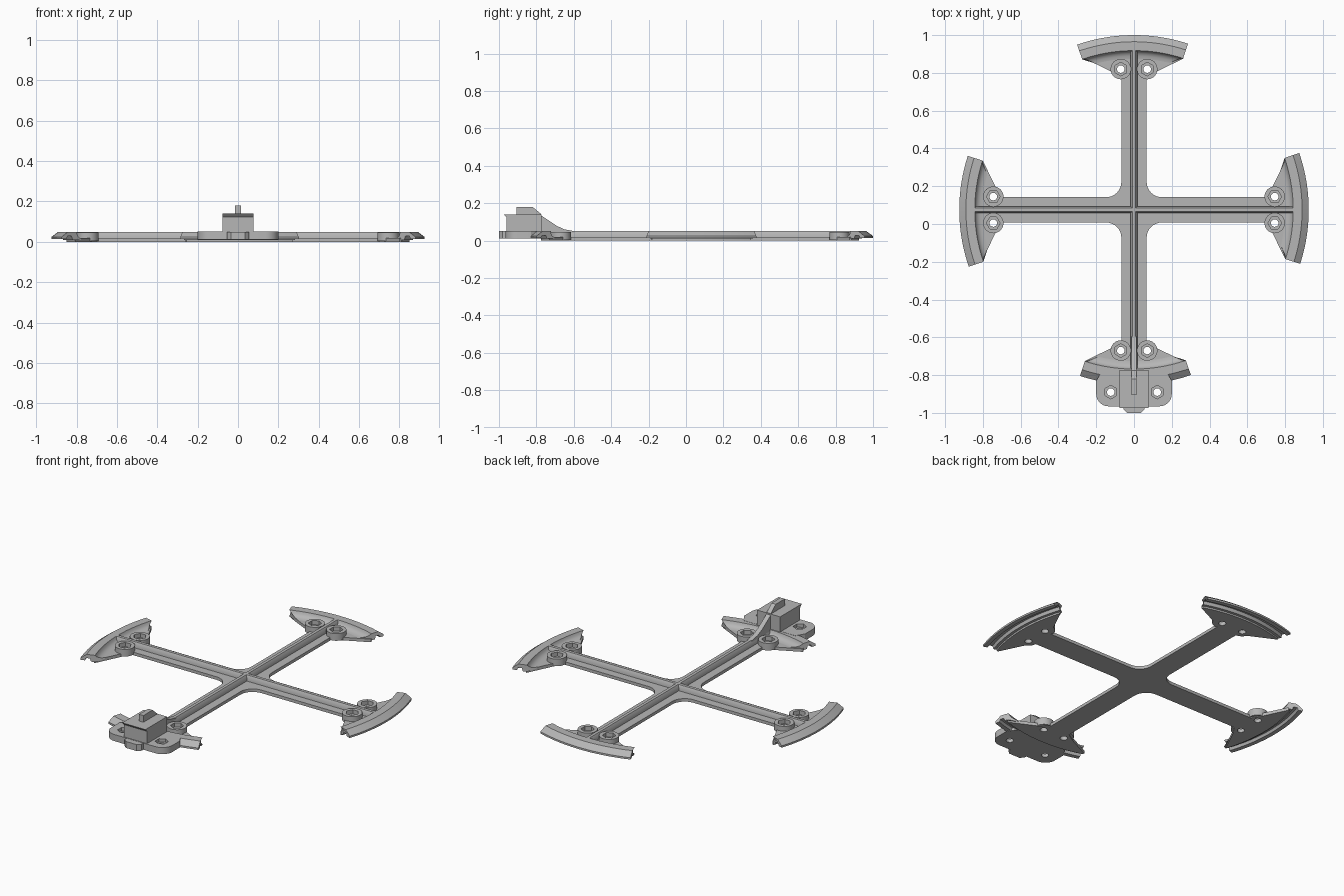
import bpy, bmesh, math
from mathutils import Matrix, Vector

cube = bpy.data.objects.get("Cube")
if cube:
    bpy.data.objects.remove(cube, do_unlink=True)

grey = bpy.data.materials.new("light_grey")
grey.use_nodes = True
grey.diffuse_color = (0.47, 0.47, 0.47, 1)
grey.node_tree.nodes["Principled BSDF"].inputs["Base Color"].default_value = (0.47, 0.47, 0.47, 1)

HUB = Vector((0, 0.075, 0))
PLATE = 0.018
TOP = 0.05


def finish(name, bm, arm=None, smooth=True):
    """Make an object; arm 0-3 turns it around the hub."""
    bmesh.ops.recalc_face_normals(bm, faces=bm.faces)
    if arm is not None:
        bm.transform(Matrix.Translation(HUB) @ Matrix.Rotation(arm * math.pi / 2, 4, "Z"))
    mesh = bpy.data.meshes.new(name)
    bm.to_mesh(mesh)
    bm.free()
    ob = bpy.data.objects.new(name, mesh)
    bpy.context.collection.objects.link(ob)
    mesh.materials.append(grey)
    if smooth:
        shade(ob)
    return ob


def shade(ob):
    bpy.ops.object.select_all(action="DESELECT")
    ob.select_set(True)
    bpy.context.view_layer.objects.active = ob
    bpy.ops.object.shade_smooth_by_angle(angle=math.radians(30))


def prism(points, vec):
    """Extrude a closed 3D outline along a vector."""
    bm = bmesh.new()
    face = bm.faces.new([bm.verts.new(p) for p in points])
    out = bmesh.ops.extrude_face_region(bm, geom=[face])
    bmesh.ops.translate(bm, vec=vec, verts=[v for v in out["geom"] if isinstance(v, bmesh.types.BMVert)])
    return bm


def slab(outline, z0, z1):
    return prism([(x, y, z0) for x, y in outline], (0, 0, z1 - z0))


def side_profile(outline, half):
    return prism([(-half, y, z) for y, z in outline], (2 * half, 0, 0))


def arc(cx, cy, r, a0, a1, n=8):
    return [(cx + r * math.cos(math.radians(a0 + (a1 - a0) * i / n)),
             cy + r * math.sin(math.radians(a0 + (a1 - a0) * i / n))) for i in range(n + 1)]


def columns(spots, radius, z0, z1, sides):
    """One mesh of upright prisms at the given spots."""
    bm = bmesh.new()
    for x, y in spots:
        bmesh.ops.create_cone(bm, cap_ends=True, segments=sides, radius1=radius, radius2=radius,
                              depth=z1 - z0, matrix=Matrix.Translation((x, y, (z0 + z1) / 2)))
    return bm


def cut(ob, bm, arm=None):
    cutter = finish("cutter", bm, arm, False)
    cutter.hide_render = True
    mod = ob.modifiers.new("cut", "BOOLEAN")
    mod.operation, mod.solver, mod.object = "DIFFERENCE", "EXACT", cutter
    bpy.context.view_layer.objects.active = ob
    bpy.ops.object.modifier_apply(modifier=mod.name)
    bpy.data.objects.remove(cutter, do_unlink=True)
    shade(ob)


# Cross-shaped base plate with rounded inner corners
W, FIL, REACH = 0.067, 0.08, 0.84
quarter = [(REACH, -W), (REACH, W)] + arc(W + FIL, W + FIL, FIL, 270, 180)
outline = []
for k in range(4):
    c, s = round(math.cos(k * math.pi / 2)), round(math.sin(k * math.pi / 2))
    outline += [(x * c - y * s, x * s + y * c) for x, y in quarter]
cross = finish("cross_plate", slab(outline, 0, PLATE), 0)

BOSSES = [(-0.07, 0.745), (0.07, 0.745)]

# Rim section: radius, height, angular half span
SPAN = 18.5
RIM = [(0.80, 0.01, 14.2), (0.80, PLATE, 14.2), (0.815, 0.02, 15.5), (0.828, 0.026, 16.6),
       (0.838, 0.036, 17.6), (0.843, TOP, SPAN), (0.89, TOP, SPAN), (0.925, 0.024, SPAN),
       (0.925, 0.013, SPAN), (0.9, 0.013, SPAN), (0.893, 0.028, SPAN), (0.872, 0.028, SPAN),
       (0.866, 0.01, SPAN), (0.843, 0.01, SPAN)]


def rim_mesh(steps=28):
    bm = bmesh.new()
    rings = []
    for i in range(steps + 1):
        t = 2 * i / steps - 1
        ring = []
        for r, z, half in RIM:
            a = math.radians(90.5 + half * t)
            ring.append(bm.verts.new((r * math.cos(a), r * math.sin(a), z)))
        rings.append(ring)
    n = len(RIM)
    for a, b in zip(rings, rings[1:]):
        for j in range(n):
            bm.faces.new((a[j], a[(j + 1) % n], b[(j + 1) % n], b[j]))
    bm.faces.new(rings[0])
    bm.faces.new(rings[-1])
    return bm


# Four arms: gusset, rim, rib, screw bosses
wedge = [(-0.26, 0.80), (-0.12, 0.732), (-0.07, 0.70), (0.07, 0.70), (0.12, 0.732), (0.26, 0.80)]
wedge += arc(0, 0, 0.85, 90.5 - 18, 90.5 + 18, 20)
rib = [(-0.018, 0.01), (-0.018, 0.034), (-0.009, TOP), (0.009, TOP), (0.018, 0.034), (0.018, 0.01)]
for k, side in enumerate(["back", "right", "front", "left"]):
    gusset = finish(side + "_gusset", slab(wedge, 0, PLATE), k)
    finish(side + "_rim", rim_mesh(), k)
    finish(side + "_rib", prism([(x, 0, z) for x, z in rib], (0, 0.845, 0)), k)
    bosses = finish(side + "_screw_bosses", columns(BOSSES, 0.054, 0.004, 0.046, 32), k)
    cut(bosses, columns(BOSSES, 0.036, 0.022, 0.1, 6), k)
    for ob in (bosses, gusset, cross):
        cut(ob, columns(BOSSES, 0.02, -0.05, 0.1, 20), k)

# Front mounting bracket: rounded plate with two nut pockets
right_half = [(0.17, -0.78), (0.20, -0.83)] + arc(0.135, -0.90, 0.065, 0, -90)
left_half = [(-x, y) for x, y in reversed(right_half)]
BOLTS = [(-0.123, -0.89), (0.123, -0.89)]
bracket = finish("bracket_plate", slab(right_half + left_half, 0.012, TOP + 0.001))
cut(bracket, columns(BOLTS, 0.036, 0.032, 0.1, 6))
cut(bracket, columns(BOLTS, 0.02, -0.05, 0.1, 20))

# Block with an overhanging lip, tongue, top fin and sloping brace
block = [(-0.773, 0.02), (-0.773, 0.14), (-0.975, 0.14), (-0.96, 0.124), (-0.96, 0.02)]
finish("bracket_block", side_profile(block, 0.076))
tongue = [(-0.055, -0.95), (-0.055, -0.982), (-0.035, -1.0), (0.035, -1.0), (0.055, -0.982), (0.055, -0.95)]
finish("bracket_tongue", slab(tongue, 0.012, TOP))
fin = [(-0.905, 0.13), (-0.905, 0.18), (-0.82, 0.18), (-0.775, 0.142), (-0.775, 0.13)]
finish("bracket_fin", side_profile(fin, 0.014))
brace = [(-0.78, 0.03), (-0.78, 0.138), (-0.69, 0.078), (-0.65, 0.06), (-0.595, TOP), (-0.595, 0.03)]
finish("bracket_brace", side_profile(brace, 0.014))
